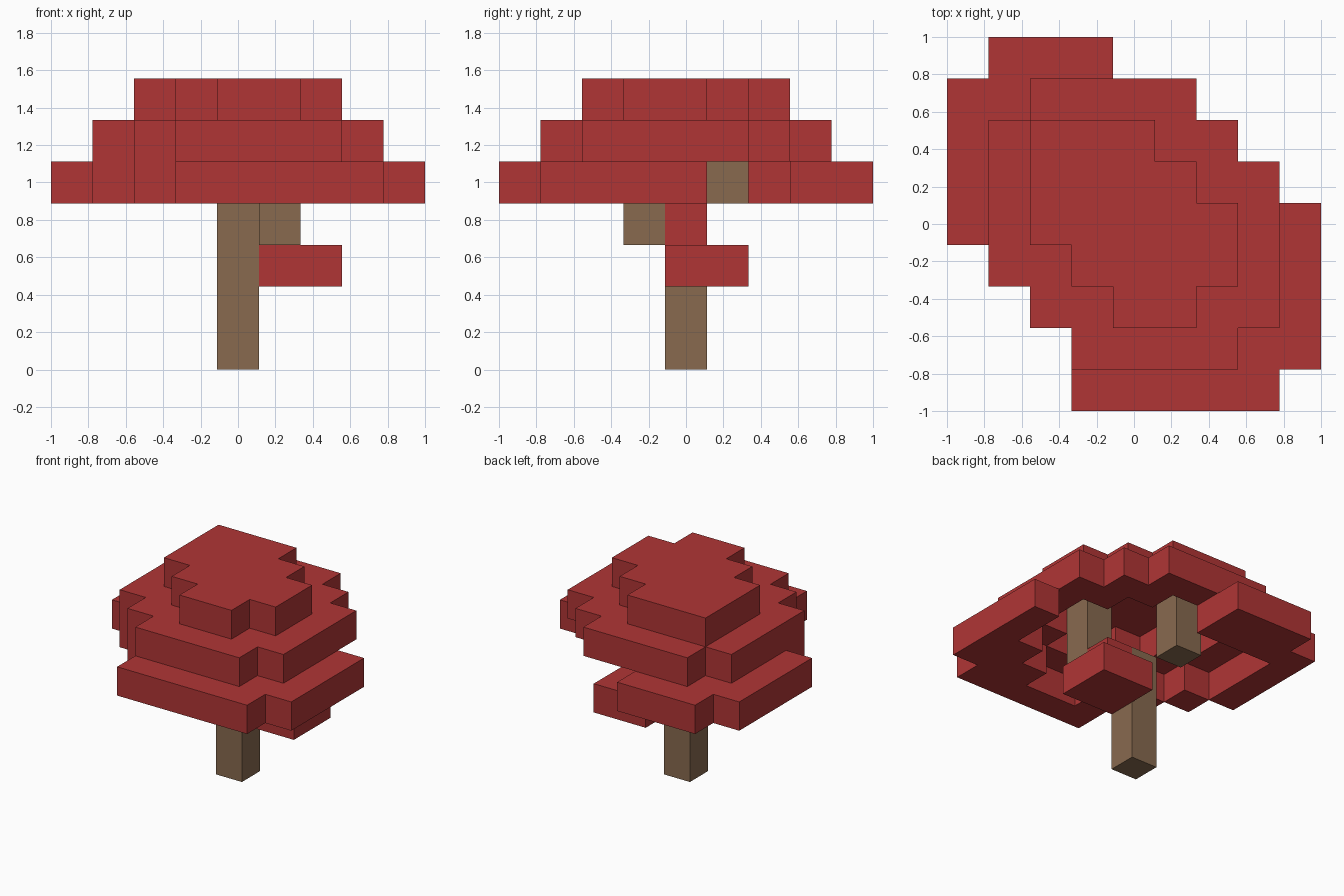
import bpy
import bmesh
import math
from mathutils import Vector

CELL = 2 / 9  # edge of one block

cube = bpy.data.objects.get("Cube")
if cube:
    bpy.data.objects.remove(cube, do_unlink=True)


def material(name, rgb):
    mat = bpy.data.materials.new(name)
    mat.use_nodes = True
    mat.diffuse_color = (*rgb, 1)
    mat.node_tree.nodes["Principled BSDF"].inputs["Base Color"].default_value = (*rgb, 1)
    return mat


red = material("leaf red", (0.434, 0.036, 0.036))
brown = material("bark brown", (0.246, 0.144, 0.078))


def plan(level, drawing):
    """Cells of one level, drawn as a map with the back row first, centred on the trunk."""
    rows = drawing.split()
    return {(x - 4, 4 - r, level)
            for r, row in enumerate(rows) for x, mark in enumerate(row) if mark == "#"}


def column(x, y, bottom, top):
    return {(x, y, z) for z in range(bottom, top)}


def build(name, cells, mat):
    """Skin a set of blocks with outer faces only and merge the flat areas."""
    bm = bmesh.new()
    for cell in cells:
        centre = Vector(cell) + Vector((0, 0, 0.5))
        for axis in range(3):
            for sign in (-1, 1):
                n = Vector((0, 0, 0))
                n[axis] = sign
                if tuple(int(c + d) for c, d in zip(cell, n)) in cells:
                    continue
                u = Vector((0, 0, 0))
                u[(axis + 1) % 3] = 1
                v = n.cross(u)
                corners = [(-1, -1), (1, -1), (1, 1), (-1, 1)]
                bm.faces.new([bm.verts.new((centre + (n + u * a + v * b) / 2) * CELL)
                              for a, b in corners])
    bmesh.ops.remove_doubles(bm, verts=bm.verts, dist=0.001)
    bmesh.ops.dissolve_limit(bm, angle_limit=math.radians(1), verts=bm.verts, edges=bm.edges)
    mesh = bpy.data.meshes.new(name)
    bm.to_mesh(mesh)
    bm.free()
    mesh.materials.append(mat)
    obj = bpy.data.objects.new(name, mesh)
    bpy.context.collection.objects.link(obj)


# Trunk and the two branches that hold the crown
build("trunk", column(0, 0, 0, 4), brown)
build("front_branch", column(1, -1, 3, 6), brown)
build("back_branch", column(-1, 1, 4, 6), brown)

# Small leaf clump beside the trunk
build("low_leaf_clump",
      {(x, y, 2) for x in (1, 2) for y in (0, 1)} | {(1, 0, 3)}, red)

# Crown: two hollow rings and a cap
lower_ring = plan(4, """
.###.....
####.....
#........
#........
#.......#
.#......#
..#....##
...#..###
...#####.
""")
upper_ring = plan(5, """
.........
..####...
.#...##..
.#....##.
.#.....#.
.##....#.
..##..##.
...####..
.........
""")
cap = plan(6, """
.........
.........
..###....
..####...
..#####..
...####..
....##...
.........
.........
""")
build("leaf_crown", lower_ring | upper_ring | cap, red)
